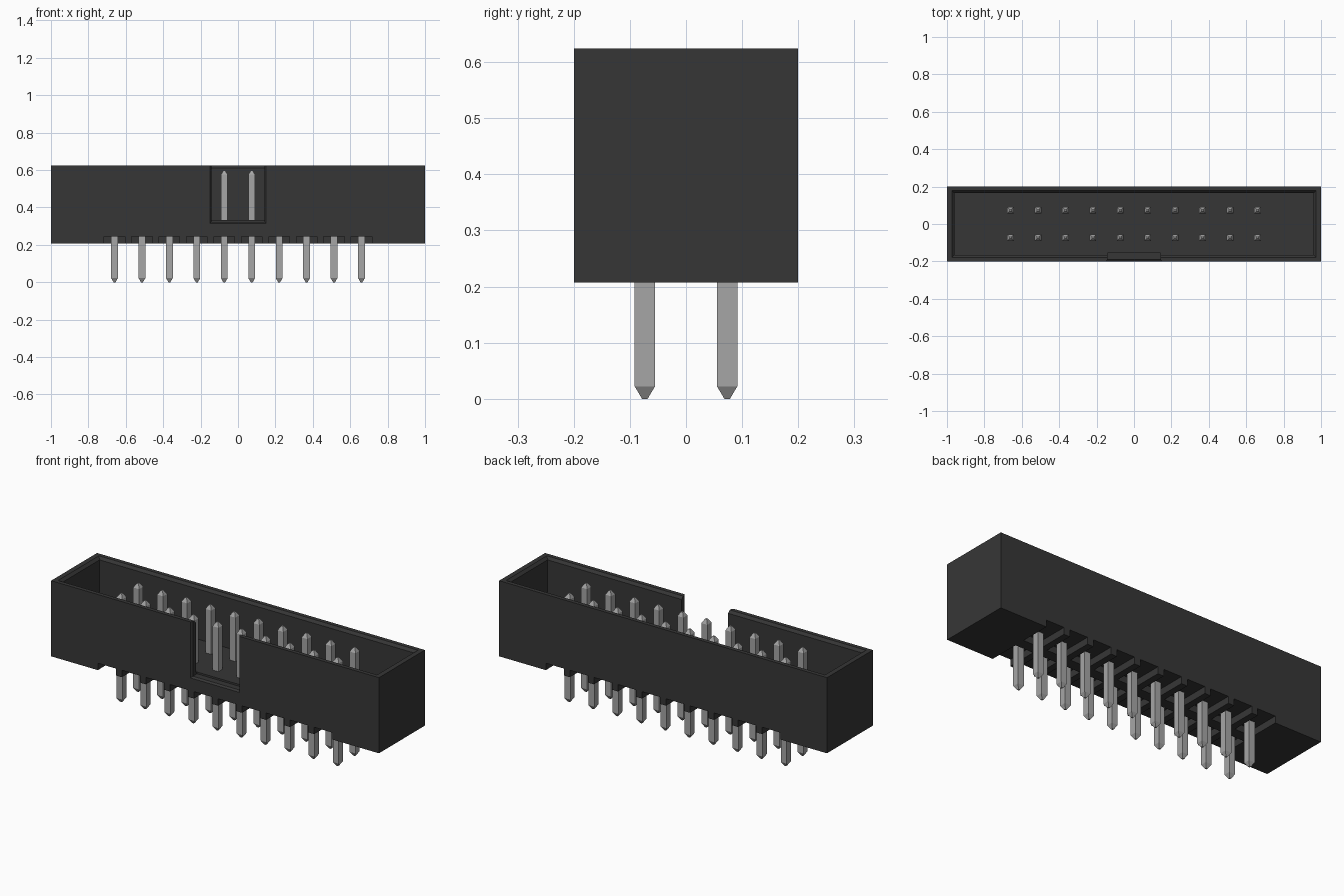
import bpy, bmesh
from math import radians
from mathutils import Matrix

old = bpy.data.objects.get("Cube")
if old:
    bpy.data.objects.remove(old, do_unlink=True)

PITCH = 0.1467
COLUMNS = [(i - 4.5) * PITCH for i in range(10)]
ROWS = (-PITCH / 2, PITCH / 2)
BOTTOM, TOP, FLOOR = 0.207, 0.624, 0.333


def material(name, value):
    mat = bpy.data.materials.new(name)
    mat.use_nodes = True
    colour = (value, value, value, 1)
    mat.diffuse_color = colour
    bsdf = mat.node_tree.nodes["Principled BSDF"]
    bsdf.inputs["Base Color"].default_value = colour
    bsdf.inputs["Roughness"].default_value = 0.6
    return mat


def loft(bm, rings, matrix=Matrix()):
    """Stack rectangles given as (half width, half depth, level)."""
    loops = [[bm.verts.new(matrix @ Matrix.Translation((sx * a, sy * b, z)).translation)
              for sx, sy in ((-1, -1), (1, -1), (1, 1), (-1, 1))]
             for a, b, z in rings]
    bm.faces.new(loops[0][::-1])
    bm.faces.new(loops[-1])
    for low, high in zip(loops, loops[1:]):
        for i in range(4):
            j = (i + 1) % 4
            bm.faces.new((low[i], low[j], high[j], high[i]))


def finish(bm, name, mat=None):
    bmesh.ops.recalc_face_normals(bm, faces=bm.faces)
    mesh = bpy.data.meshes.new(name)
    bm.to_mesh(mesh)
    bm.free()
    obj = bpy.data.objects.new(name, mesh)
    bpy.context.collection.objects.link(obj)
    if mat:
        mesh.materials.append(mat)
    return obj


def carve(target, bm, name):
    cutter = finish(bm, name)
    cutter.hide_render = True
    mod = target.modifiers.new(name, 'BOOLEAN')
    mod.operation = 'DIFFERENCE'
    mod.solver = 'EXACT'
    mod.object = cutter
    bpy.context.view_layer.objects.active = target
    bpy.ops.object.modifier_apply(modifier=mod.name)
    bpy.data.objects.remove(cutter, do_unlink=True)


plastic = material("dark plastic", 0.037)
metal = material("grey metal", 0.38)

# Shroud block
bm = bmesh.new()
loft(bm, [(1, 0.2, BOTTOM), (1, 0.2, TOP)])
shroud = finish(bm, "shroud", plastic)

# Open cavity with a bevelled inner rim
bm = bmesh.new()
loft(bm, [(0.96, 0.165, FLOOR), (0.96, 0.165, TOP - 0.014),
          (0.973, 0.178, TOP), (0.973, 0.178, TOP + 0.1)])
carve(shroud, bm, "cavity_cutter")

# Key notch in the front wall, slightly flared outward
bm = bmesh.new()
loft(bm, [(0.142, 0.292, 0.155), (0.142, 0.292, 0.19),
          (0.15, 0.3, 0.2), (0.15, 0.3, 0.25)],
     Matrix.Translation((0, 0, 0.615)) @ Matrix.Rotation(radians(90), 4, 'X'))
carve(shroud, bm, "notch_cutter")

# Underside pockets, open to front and back, divided by a centre spine
bm = bmesh.new()
for x in COLUMNS:
    for side in (-1, 1):
        loft(bm, [(0.055, 0.1, BOTTOM - 0.05), (0.055, 0.1, 0.245)],
             Matrix.Translation((x, side * 0.13, 0)))
carve(shroud, bm, "pocket_cutter")

# Square pins with tapered ends
for row, y in zip(("front", "back"), ROWS):
    bm = bmesh.new()
    for x in COLUMNS:
        loft(bm, [(0.005, 0.005, 0), (0.018, 0.018, 0.022),
                  (0.018, 0.018, 0.575), (0.005, 0.005, 0.597)],
             Matrix.Translation((x, y, 0)))
    finish(bm, row + "_pins", metal)
